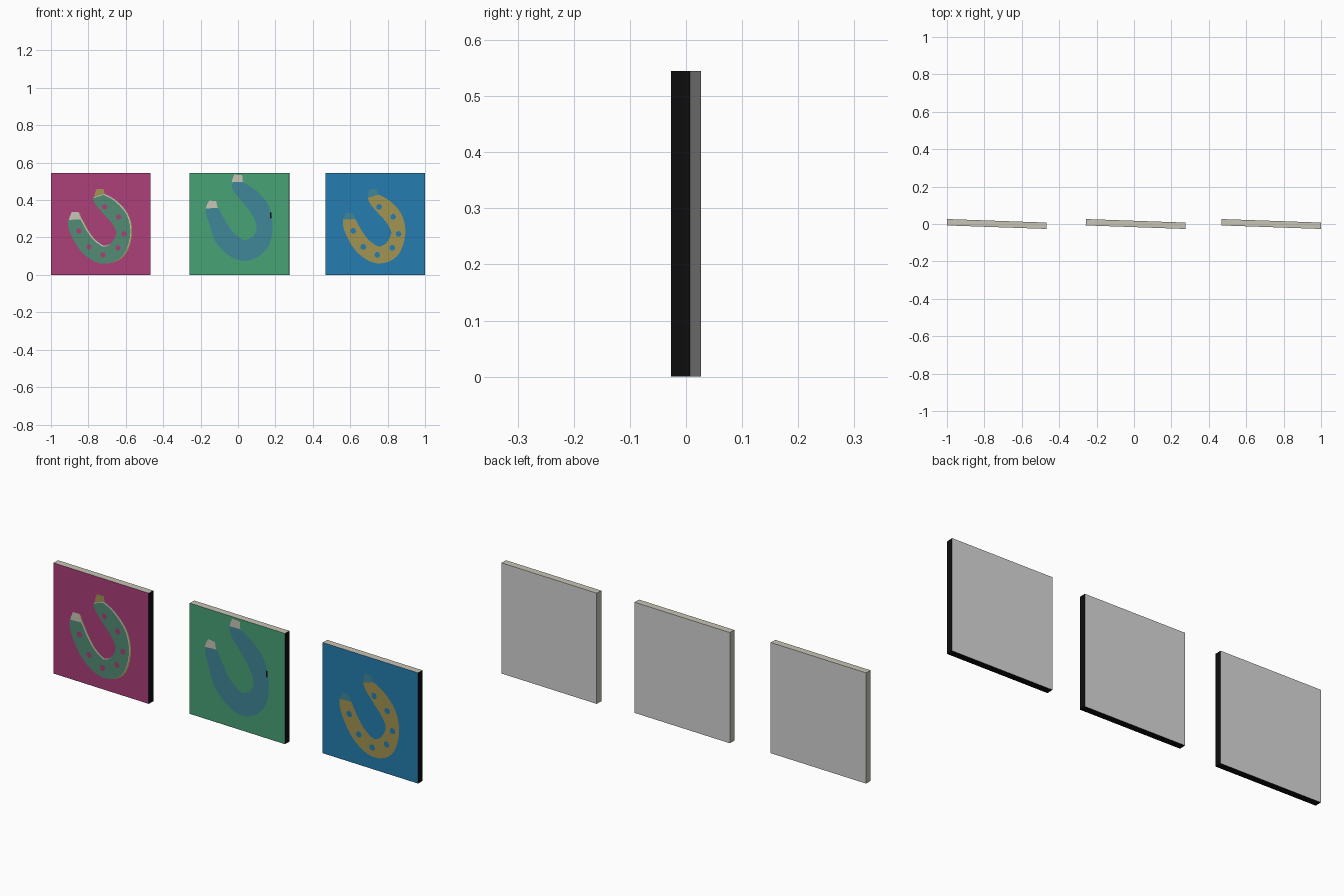
import bpy, bmesh, math
from mathutils import Matrix, Vector

if "Cube" in bpy.data.objects:
    bpy.data.objects.remove(bpy.data.objects["Cube"])

W, T, H = 0.5325, 0.034, 0.545      # panel width, thickness, height
TILT = math.radians(-2.04)          # every panel is turned slightly
UNIT = 187.0                        # drawing units of the artwork per model unit


def material(name, r, g, b):
    lin = [((c / 255 + 0.055) / 1.055) ** 2.4 for c in (r, g, b)]
    m = bpy.data.materials.new(name)
    m.diffuse_color = (*lin, 1)
    m.use_nodes = True
    m.node_tree.nodes["Principled BSDF"].inputs["Base Color"].default_value = m.diffuse_color
    return m


magenta = material("magenta", 172, 64, 120)
green = material("green", 72, 162, 117)
blue = material("blue", 36, 125, 176)
gold = material("gold", 163, 148, 82)
sage = material("sage", 82, 140, 115)
steel = material("steel_blue", 64, 135, 152)
cream = material("cream", 200, 197, 183)
black = material("black", 13, 13, 13)
grey = material("grey", 212, 212, 212)


def finish(bm, name, mats, x):
    bm.transform(Matrix.Translation((x, 0, 0)) @ Matrix.Rotation(TILT, 4, 'Z'))
    me = bpy.data.meshes.new(name)
    bm.to_mesh(me)
    bm.free()
    for m in mats:
        me.materials.append(m)
    bpy.context.collection.objects.link(bpy.data.objects.new(name, me))


def panel(name, x, front):
    """Canvas block: painted front, cream top and left, black right and bottom."""
    bm = bmesh.new()
    bmesh.ops.create_cube(bm, size=1)
    bm.transform(Matrix.Translation((0, 0, H / 2)) @ Matrix.Diagonal((W, T, H, 1)))
    bm.normal_update()
    for f in bm.faces:
        n = f.normal
        if n.y < -0.5:
            f.material_index = 0
        elif n.y > 0.5:
            f.material_index = 1
        else:
            f.material_index = 2 if n.z - n.x > 0 else 3
    finish(bm, name, [front, grey, cream, black], x)


def place(u, v, layer):
    """Artwork coordinates (from lower left) to the panel's front face."""
    return Vector((u / UNIT - W / 2, -T / 2 - 0.0012 * layer, v / UNIT))


def add_face(bm, pts):
    f = bm.faces.new([bm.verts.new(p) for p in pts])
    f.normal_update()
    if f.normal.y > 0:
        f.normal_flip()
    return f


def smooth_path(pts, steps=6):
    """Catmull-Rom through (u, v, half width) points."""
    p = [Vector(q) for q in pts]
    p = [2 * p[0] - p[1]] + p + [2 * p[-1] - p[-2]]
    out = []
    for i in range(1, len(p) - 2):
        a, b, c, d = p[i - 1:i + 3]
        for k in range(steps):
            t = k / steps
            out.append(0.5 * (2 * b + (c - a) * t + (2 * a - 5 * b + 4 * c - d) * t * t
                              + (3 * b - a - 3 * c + d) * t ** 3))
    return out + [p[-2]]


def horseshoe(name, x, path, layer, mats, cap, shift=(0, 0), parts="lbr"):
    """Ribbon of varying width; mats = body, left tip, right tip."""
    pts = smooth_path(path)
    n = len(pts)
    rails = []
    for i, p in enumerate(pts):
        d = pts[min(i + 1, n - 1)] - pts[max(i - 1, 0)]
        side = Vector((-d.y, d.x)).normalized() * p.z
        c = Vector((p.x + shift[0], p.y + shift[1]))
        rails.append((c + side, c - side))
    bm = bmesh.new()
    for i in range(n - 1):
        mid = (pts[i].y + pts[i + 1].y) / 2
        part = "b"
        if i < n // 3 and mid > cap[0]:
            part = "l"
        elif i > 2 * n // 3 and mid > cap[1]:
            part = "r"
        if part in parts:
            (a, b), (c, d) = rails[i], rails[i + 1]
            f = add_face(bm, [place(q.x, q.y, layer) for q in (a, b, d, c)])
            f.material_index = "blr".index(part)
    bmesh.ops.remove_doubles(bm, verts=bm.verts, dist=1e-5)
    finish(bm, name, mats, x)


def spots(name, x, centres, mat, layer, r=3.0, stretch=1.0):
    bm = bmesh.new()
    for u, v in centres:
        add_face(bm, [place(u + r * math.cos(a), v + r * stretch * math.sin(a), layer)
                      for a in (math.tau * k / 7 for k in range(7))])
    finish(bm, name, [mat], x)


# centre lines of the shoes, left tip to right tip
SMALL = [(24, 62, 3.5), (24.5, 52, 7), (30, 39.5, 8), (39, 27.5, 8.5), (52.5, 20, 8.5),
         (66, 25, 8.5), (73, 41, 7), (69, 56, 8.5), (59, 67.5, 8.5), (48.5, 77, 6),
         (48, 86, 3.5)]
LARGE = [(23, 74, 3.5), (22.5, 65, 6.5), (27.5, 52.5, 8), (36, 36, 10), (53, 24.5, 10.5),
         (69, 31, 9.5), (75, 47, 8), (70.5, 65, 9.5), (60, 78, 9), (48.5, 89, 6.5),
         (48.5, 100, 4)]
NAIL_HOLES = [(53.8, 68), (67.8, 58), (73.2, 41), (67, 27), (52, 20), (38, 28), (28, 44)]
SMALL_CAP, LARGE_CAP = (55.5, 78), (66, 92)

X1, X2, X3 = -0.7335, 0.0085, 0.7335

# left picture: offset gold and cream prints below a sage shoe
panel("left_panel", X1, magenta)
horseshoe("left_shoe_under_print", X1, SMALL, 1, [gold] * 3, SMALL_CAP, (1.2, 0))
horseshoe("left_shoe_middle_print", X1, SMALL, 2, [cream] * 3, SMALL_CAP, (0.2, 0.7), "lb")
horseshoe("left_shoe", X1, SMALL, 3, [sage] * 3, SMALL_CAP, (-0.6, -0.3), "b")
spots("left_nail_holes", X1, NAIL_HOLES, magenta, 4, 2.8)

# middle picture: larger plain shoe with cream tips and a small dark fleck
panel("middle_panel", X2, green)
horseshoe("middle_shoe", X2, LARGE, 1, [steel, cream, cream], LARGE_CAP)
spots("middle_dark_fleck", X2, [(81, 59.5)], black, 2, 1.0, 3.5)

# right picture: gold shoe with blue tips
panel("right_panel", X3, blue)
horseshoe("right_shoe", X3, SMALL, 1, [gold, steel, steel], SMALL_CAP)
spots("right_nail_holes", X3, NAIL_HOLES, blue, 2)
